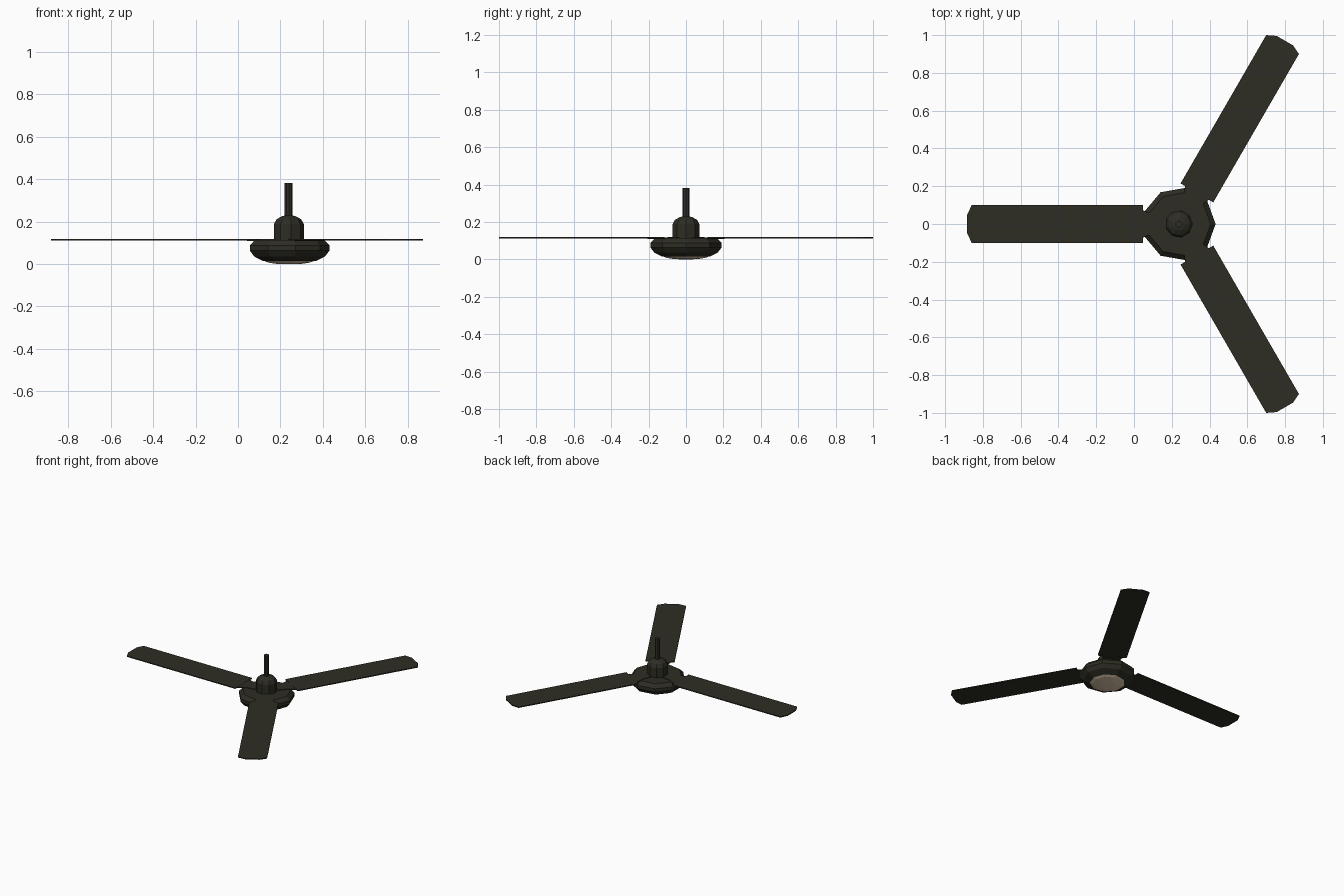
import bpy, bmesh, math
from mathutils import Matrix

if "Cube" in bpy.data.objects:
    bpy.data.objects.remove(bpy.data.objects["Cube"])

CX = 0.238          # fan axis, offset because the blades are uneven in x
SIDES = 9


def material(name, rgb):
    m = bpy.data.materials.new(name)
    m.diffuse_color = (*rgb, 1)
    m.use_nodes = True
    m.node_tree.nodes["Principled BSDF"].inputs["Base Color"].default_value = m.diffuse_color
    return m


bronze = material("dark bronze", (0.027, 0.026, 0.017))
glass = material("warm glass", (0.72, 0.57, 0.40))


def finish(bm, name, mat):
    bmesh.ops.recalc_face_normals(bm, faces=bm.faces)
    me = bpy.data.meshes.new(name)
    bm.to_mesh(me)
    bm.free()
    me.materials.append(mat)
    ob = bpy.data.objects.new(name, me)
    ob.location.x = CX
    bpy.context.collection.objects.link(ob)
    return ob


def lathe(name, profile, mat, sides=SIDES):
    """Turn a list of (radius, z) into a faceted solid, capped at both ends."""
    bm = bmesh.new()
    rings = [[bm.verts.new((r * math.cos(math.tau * i / sides),
                            r * math.sin(math.tau * i / sides), z))
              for i in range(sides)] for r, z in profile]
    for a, b in zip(rings, rings[1:]):
        for i in range(sides):
            j = (i + 1) % sides
            bm.faces.new((a[i], a[j], b[j], b[i]))
    bm.faces.new(rings[0])
    bm.faces.new(rings[-1])
    return finish(bm, name, mat)


def plate(name, half_outline, z0, z1, angle, mat):
    """Flat plate from (distance, half width) points, mirrored, turned to angle."""
    pts = half_outline + [(d, -w) for d, w in reversed(half_outline)]
    bm = bmesh.new()
    face = bm.faces.new([bm.verts.new((d, w, z0)) for d, w in pts])
    new = bmesh.ops.extrude_face_region(bm, geom=[face])["geom"]
    bmesh.ops.translate(bm, vec=(0, 0, z1 - z0),
                        verts=[v for v in new if isinstance(v, bmesh.types.BMVert)])
    bm.transform(Matrix.Rotation(angle, 4, "Z"))
    return finish(bm, name, mat)


# Hub bowl, motor cap and hanging rod
lathe("hub", [(0.128, 0.014), (0.172, 0.036), (0.194, 0.064), (0.194, 0.088),
              (0.168, 0.114)], bronze)
lathe("motor_cap", [(0.073, 0.11), (0.073, 0.188), (0.06, 0.211), (0.035, 0.225),
                    (0.018, 0.229)], bronze)
lathe("rod", [(0.019, 0.22), (0.019, 0.382)], bronze)

# Shallow glass light under the hub
lathe("light", [(0.127, 0.016), (0.10, 0.007), (0.06, 0.001), (0.02, 0.0)], glass)

# Three blades with brackets
for k, deg in enumerate((60, 180, 300)):
    a = math.radians(deg)
    plate(f"blade_{k + 1}", [(0.19, 0.1), (1.097, 0.1), (1.121, 0.05)],
          0.112, 0.119, a, bronze)
    plate(f"bracket_{k + 1}", [(0.06, 0.035), (0.13, 0.045), (0.195, 0.075)],
          0.110, 0.118, a, bronze)
